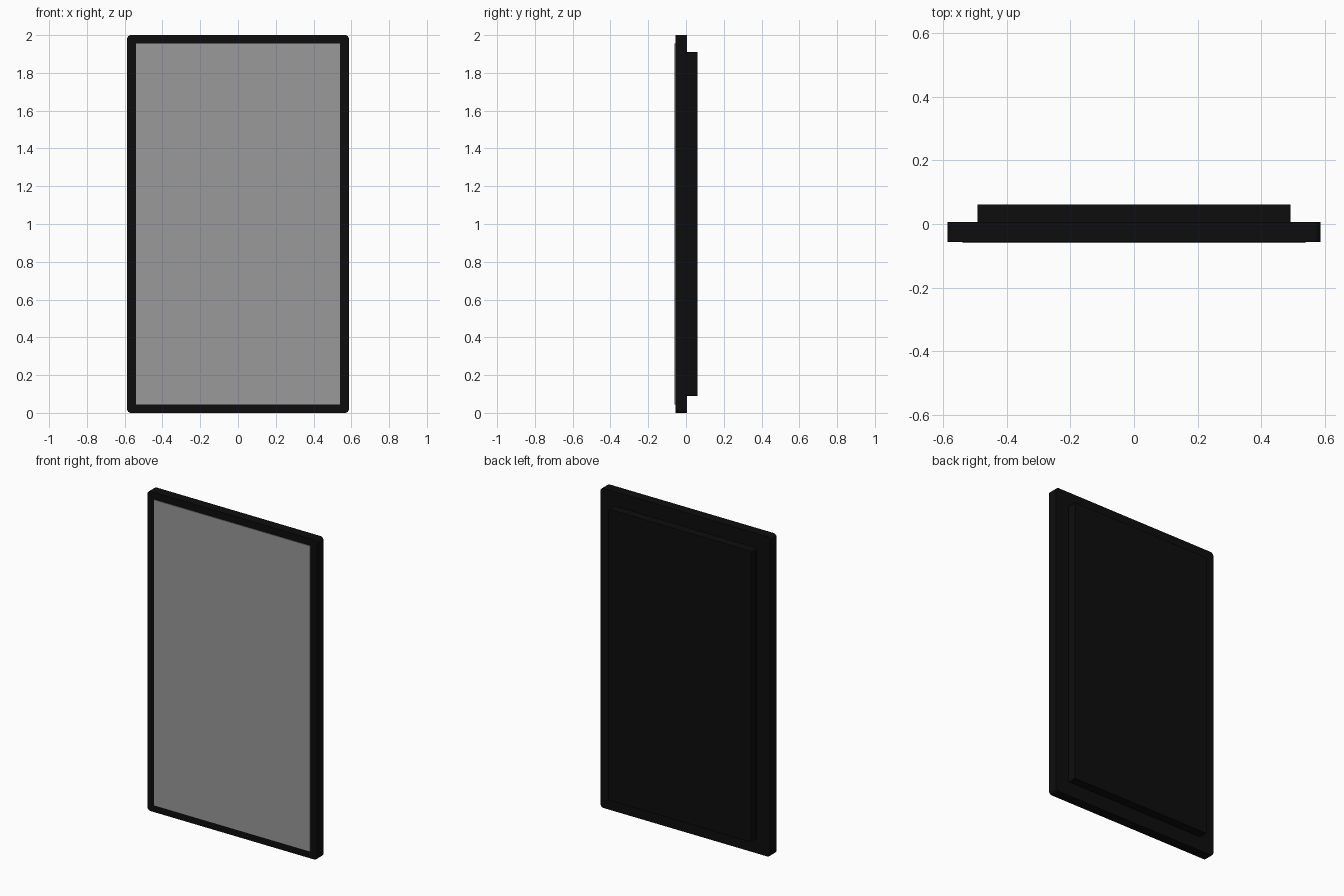
import bpy, bmesh

if "Cube" in bpy.data.objects:
    bpy.data.objects.remove(bpy.data.objects["Cube"])


def material(name, value):
    m = bpy.data.materials.new(name)
    m.diffuse_color = (value, value, value, 1)
    m.use_nodes = True
    m.node_tree.nodes["Principled BSDF"].inputs["Base Color"].default_value = m.diffuse_color
    return m


def slab(name, half_w, z0, z1, y0, y1, mat, radius=0.0):
    """Box with its four front-to-back edges rounded."""
    bm = bmesh.new()
    bmesh.ops.create_cube(bm, size=1)
    for v in bm.verts:
        v.co.x *= 2 * half_w
        v.co.y = y0 if v.co.y < 0 else y1
        v.co.z = z0 if v.co.z < 0 else z1
    if radius:
        edges = [e for e in bm.edges
                 if abs(e.verts[0].co.y - e.verts[1].co.y) > 1e-5]
        bmesh.ops.bevel(bm, geom=edges, offset=radius, segments=4,
                        profile=0.5, affect='EDGES')
    mesh = bpy.data.meshes.new(name)
    bm.to_mesh(mesh)
    bm.free()
    mesh.materials.append(mat)
    ob = bpy.data.objects.new(name, mesh)
    bpy.context.collection.objects.link(ob)
    return ob


black = material("black casing", 0.004)
grey = material("grey screen", 0.32)

# Main bezel body, rear housing and thin display plate
slab("bezel", 0.587, 0.0, 2.0, -0.056, 0.006, black, 0.02)
slab("rear_housing", 0.493, 0.09, 1.91, 0.006, 0.061, black, 0.005)
slab("screen", 0.54, 0.044, 1.956, -0.06, -0.055, grey)
